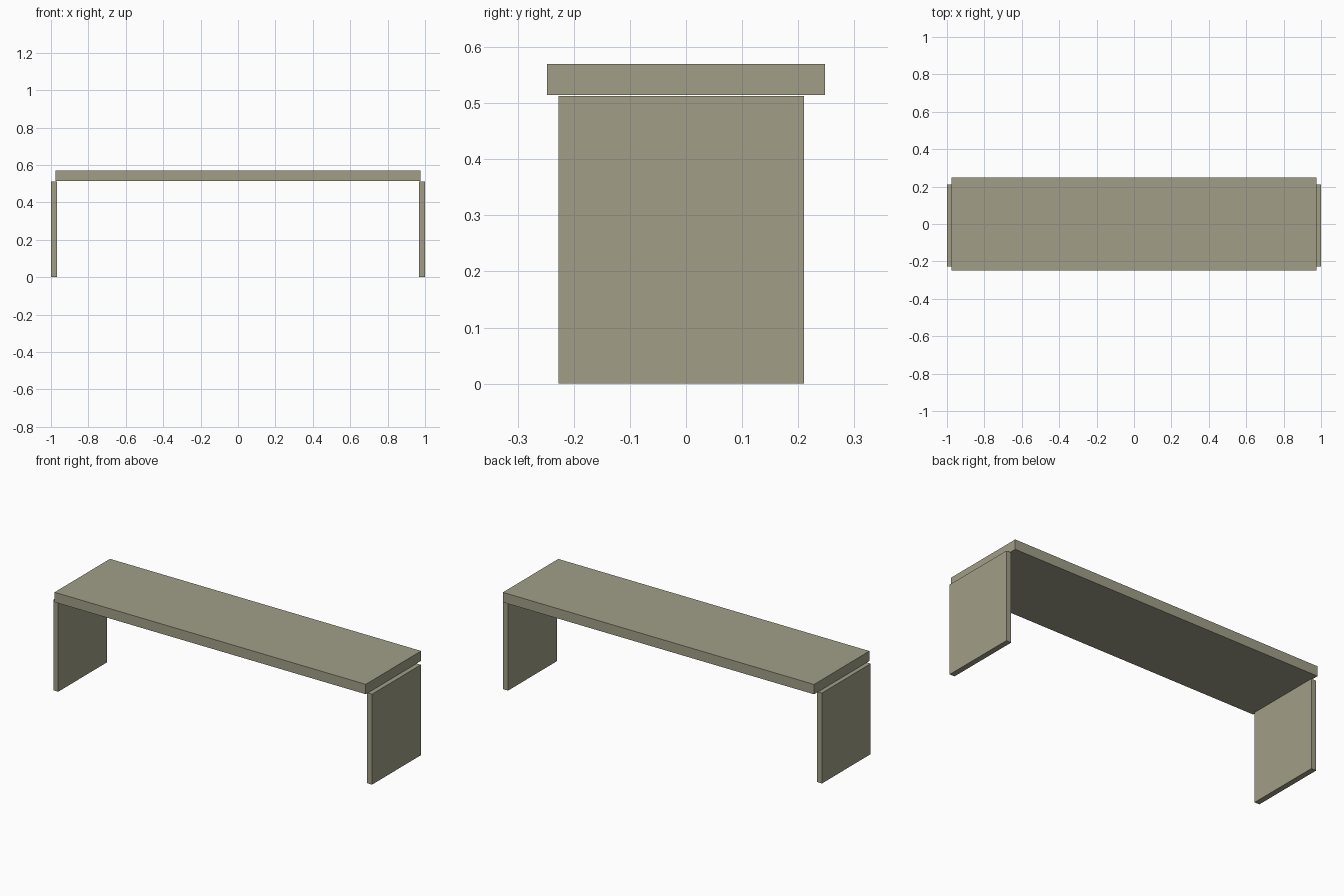
import bpy

if "Cube" in bpy.data.objects:
    bpy.data.objects.remove(bpy.data.objects["Cube"])

# one stone-beige colour for the whole bench
mat = bpy.data.materials.new("stone_beige")
mat.diffuse_color = (0.355, 0.345, 0.245, 1.0)
mat.use_nodes = True
mat.node_tree.nodes["Principled BSDF"].inputs["Base Color"].default_value = mat.diffuse_color


def box(name, lo, hi):
    """Axis-aligned box between two corners."""
    bpy.ops.mesh.primitive_cube_add(
        size=1, location=[(a + b) / 2 for a, b in zip(lo, hi)])
    ob = bpy.context.object
    ob.name = name
    ob.scale = [b - a for a, b in zip(lo, hi)]
    bpy.ops.object.transform_apply(location=False, rotation=False, scale=True)
    ob.data.materials.append(mat)
    return ob


# seat slab
box("seat", (-0.977, -0.248, 0.514), (0.975, 0.248, 0.57))

# panel legs, slightly proud of the seat ends
for name, x0, x1 in (("left_leg", -1.0, -0.969), ("right_leg", 0.969, 1.0)):
    box(name, (x0, -0.227, 0.0), (x1, 0.21, 0.513))
